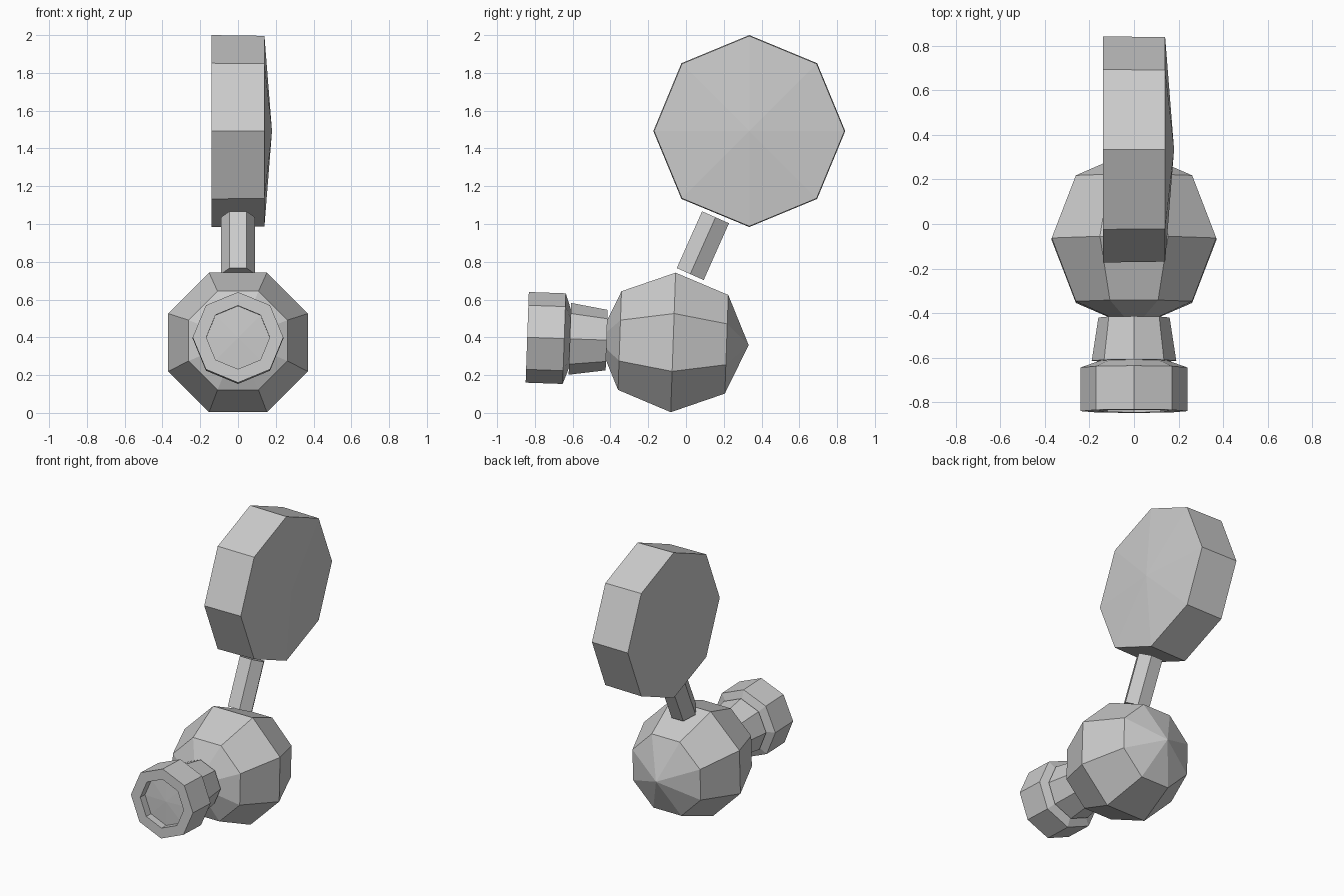
import bpy, bmesh
from math import sin, cos, pi, radians
from mathutils import Matrix, Vector

if "Cube" in bpy.data.objects:
    bpy.data.objects.remove(bpy.data.objects["Cube"], do_unlink=True)

grey = bpy.data.materials.new("light_grey")
grey.use_nodes = True
colour = (0.6, 0.6, 0.6, 1)
grey.diffuse_color = colour
grey.node_tree.nodes["Principled BSDF"].inputs["Base Color"].default_value = colour


def turned(name, profile, sides, phase, origin, angle, axis):
    """Faceted turned part: profile is (distance along axis, radius); radius 0 is a point."""
    bm = bmesh.new()
    rings = []
    for h, r in profile:
        if r == 0:
            rings.append([bm.verts.new((0, 0, h))] * sides)
        else:
            turns = [phase + 2 * pi * i / sides for i in range(sides)]
            rings.append([bm.verts.new((r * cos(t), r * sin(t), h)) for t in turns])
    for a, b in zip(rings, rings[1:]):
        for i in range(sides):
            j = (i + 1) % sides
            corners = list(dict.fromkeys((a[i], a[j], b[j], b[i])))
            bm.faces.new(corners)
    # Flat caps on open ends
    for ring in (rings[0], rings[-1]):
        if ring[0] is not ring[1]:
            bm.faces.new(ring)
    bmesh.ops.recalc_face_normals(bm, faces=bm.faces)
    mesh = bpy.data.meshes.new(name)
    bm.to_mesh(mesh)
    bm.free()
    mesh.materials.append(grey)
    obj = bpy.data.objects.new(name, mesh)
    obj.matrix_world = Matrix.Translation(Vector(origin)) @ Matrix.Rotation(radians(angle), 4, axis)
    bpy.context.collection.objects.link(obj)
    return obj


# Ball, neck and muzzle share one axis, tipped slightly up toward the front
body = dict(origin=(0, -0.068, 0.373), angle=88, axis='X')
ball = [(-0.4 * cos(pi * i / 4), 0.4 * sin(pi * i / 4) if 0 < i < 4 else 0) for i in range(5)]
turned("ball_body", ball, 8, pi / 8, **body)
turned("neck", [(0.352, 0.16), (0.547, 0.19)], 8, 0, **body)

# Muzzle with pointed back and recessed front
turned("muzzle", [(0.492, 0), (0.577, 0.24), (0.773, 0.24), (0.773, 0.168),
                  (0.72, 0.168), (0.73, 0)], 8, 0, **body)

# Leaning hexagonal stem
turned("stem", [(0, 0.09), (0.329, 0.09)], 6, 0, (0, 0.0225, 0.735), -24, 'X')

# Octagonal disc, shallow point on its left face
turned("disc", [(-0.14, 0.508), (0.14, 0.504), (0.18, 0)], 8, 0, (0, 0.335, 1.492), 90, 'Y')
